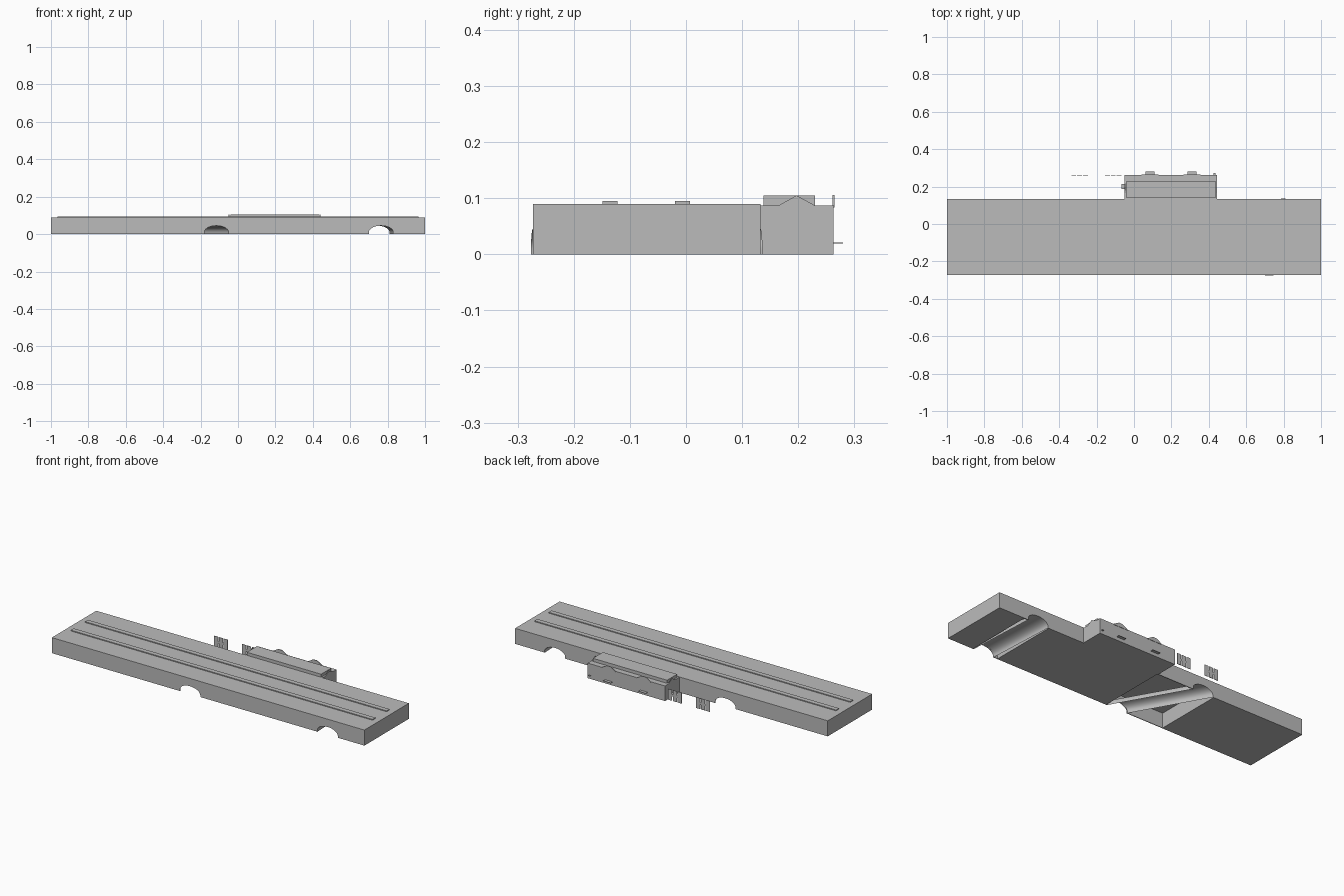
import bpy, bmesh, math

if "Cube" in bpy.data.objects:
    bpy.data.objects.remove(bpy.data.objects["Cube"])

grey = bpy.data.materials.new("concrete_grey")
grey.diffuse_color = (0.5, 0.5, 0.5, 1)
grey.use_nodes = True
grey.node_tree.nodes["Principled BSDF"].inputs["Base Color"].default_value = grey.diffuse_color

Y0, Y1, H = -0.273, 0.133, 0.09   # platform front, back and height


def finish(name, bm, weld=True):
    if weld:
        bmesh.ops.recalc_face_normals(bm, faces=bm.faces)
    me = bpy.data.meshes.new(name)
    bm.to_mesh(me)
    bm.free()
    me.materials.append(grey)
    ob = bpy.data.objects.new(name, me)
    bpy.context.collection.objects.link(ob)
    return ob


def box(name, x0, x1, y0, y1, z0, z1):
    bm = bmesh.new()
    bmesh.ops.create_cube(bm, size=1)
    for v in bm.verts:
        v.co.x = x0 + (v.co.x + 0.5) * (x1 - x0)
        v.co.y = y0 + (v.co.y + 0.5) * (y1 - y0)
        v.co.z = z0 + (v.co.z + 0.5) * (z1 - z0)
    return finish(name, bm)


def prism(name, pts, start, depth, axis="y"):
    """Extrude a profile in the xz plane along y, or in the yz plane along x."""
    bm = bmesh.new()
    put = (lambda a, z: (a, start, z)) if axis == "y" else (lambda a, z: (start, a, z))
    f = bm.faces.new([bm.verts.new(put(a, z)) for a, z in pts])
    ext = bmesh.ops.extrude_face_region(bm, geom=[f])["geom"]
    off = (0, depth, 0) if axis == "y" else (depth, 0, 0)
    bmesh.ops.translate(bm, vec=off, verts=[v for v in ext if isinstance(v, bmesh.types.BMVert)])
    return finish(name, bm)


def arch(a0, a1, steps=14):
    """Low arch from left foot to right foot."""
    c, r, jamb, rise = (a0 + a1) / 2, (a1 - a0) / 2, 0.01, 0.035
    pts = [(a0, 0)]
    for i in range(steps + 1):
        t = math.pi * (1 - i / steps)
        pts.append((c + r * math.cos(t), jamb + rise * math.sin(t)))
    return pts + [(a1, 0)]


def underpass(name, x0, x1, front, back, skew=0.0):
    """Hollow bay: deck, two arched walls and a vault running between them."""
    box(name + "_deck", x0, x1, Y0, Y1, H - 0.004, H)
    for side, feet, y in (("front", front, Y0), ("back", back, Y1 - 0.004)):
        prism(f"{name}_{side}_wall", [(x0, 0)] + arch(*feet) + [(x1, 0), (x1, H), (x0, H)], y, 0.004)
    bm = bmesh.new()
    rows = []
    for feet, y in ((front, Y0), (back, Y1)):
        mid = (feet[0] + feet[1]) / 2
        rows.append([bm.verts.new((x, y + skew * (x - mid), z)) for x, z in arch(*feet)])
    for i in range(len(rows[0]) - 1):
        bm.faces.new((rows[0][i], rows[1][i], rows[1][i + 1], rows[0][i + 1]))
    ob = finish(name + "_vault", bm)
    for p in ob.data.polygons:
        p.use_smooth = True


# Platform blocks between the underpasses
box("platform_left", -1, -0.415, Y0, Y1, 0, H)
box("platform_middle", -0.045, 0.675, Y0, Y1, 0, H)
box("platform_right", 0.835, 1, Y0, Y1, 0, H)
underpass("slanted_underpass", -0.415, -0.045, (-0.18, -0.05), (-0.41, -0.28))
underpass("straight_underpass", 0.675, 0.835, (0.70, 0.83), (0.68, 0.81), 0.05)

# Long raised strips on the deck
for i, y in enumerate((-0.149, -0.02)):
    box(f"track_strip_{i + 1}", -0.965, 0.965, y, y + 0.027, H - 0.002, 0.095)

# Building behind the platform
BX0, BX1, BY, BZ = -0.05, 0.445, 0.263, 0.087
box("building", BX0, BX1, Y1, BY, 0, BZ)
box("building_roof", -0.04, 0.435, 0.138, 0.23, BZ, 0.105)

# Gabled end parapets
for side, x in (("left", BX0), ("right", BX1 - 0.004)):
    prism(f"{side}_gable", [(0.133, BZ - 0.004), (BY, BZ - 0.004), (BY, BZ), (0.23, BZ),
                            (0.197, 0.105), (0.165, BZ), (0.133, BZ)], x, 0.004, "x")

# Rear gables above the door canopies
for i, x in enumerate((0.085, 0.31)):
    prism(f"rear_gable_{i + 1}", [(x - 0.045, BZ - 0.004), (x + 0.045, BZ - 0.004),
                                  (x + 0.045, BZ), (x + 0.012, 0.106), (x - 0.012, 0.106),
                                  (x - 0.045, BZ)], BY - 0.002, 0.004)
    box(f"door_canopy_{i + 1}", x - 0.024, x + 0.024, BY, 0.28, 0.019, 0.021)

# Small fittings on the building
box("side_canopy", -0.067, BX0, 0.188, 0.214, 0.019, 0.021)
box("corner_post", 0.425, 0.437, BY, 0.272, 0.019, 0.021)

# Slatted fence panels beside the building
for i, x in enumerate((-0.335, -0.155)):
    for k in range(3):
        box(f"fence_{i + 1}_slat_{k + 1}", x + k * 0.031, x + k * 0.031 + 0.026,
            0.259, 0.261, 0.012, 0.075)
    box(f"fence_{i + 1}_rail", x, x + 0.088, 0.2595, 0.2605, 0.038, 0.05)
